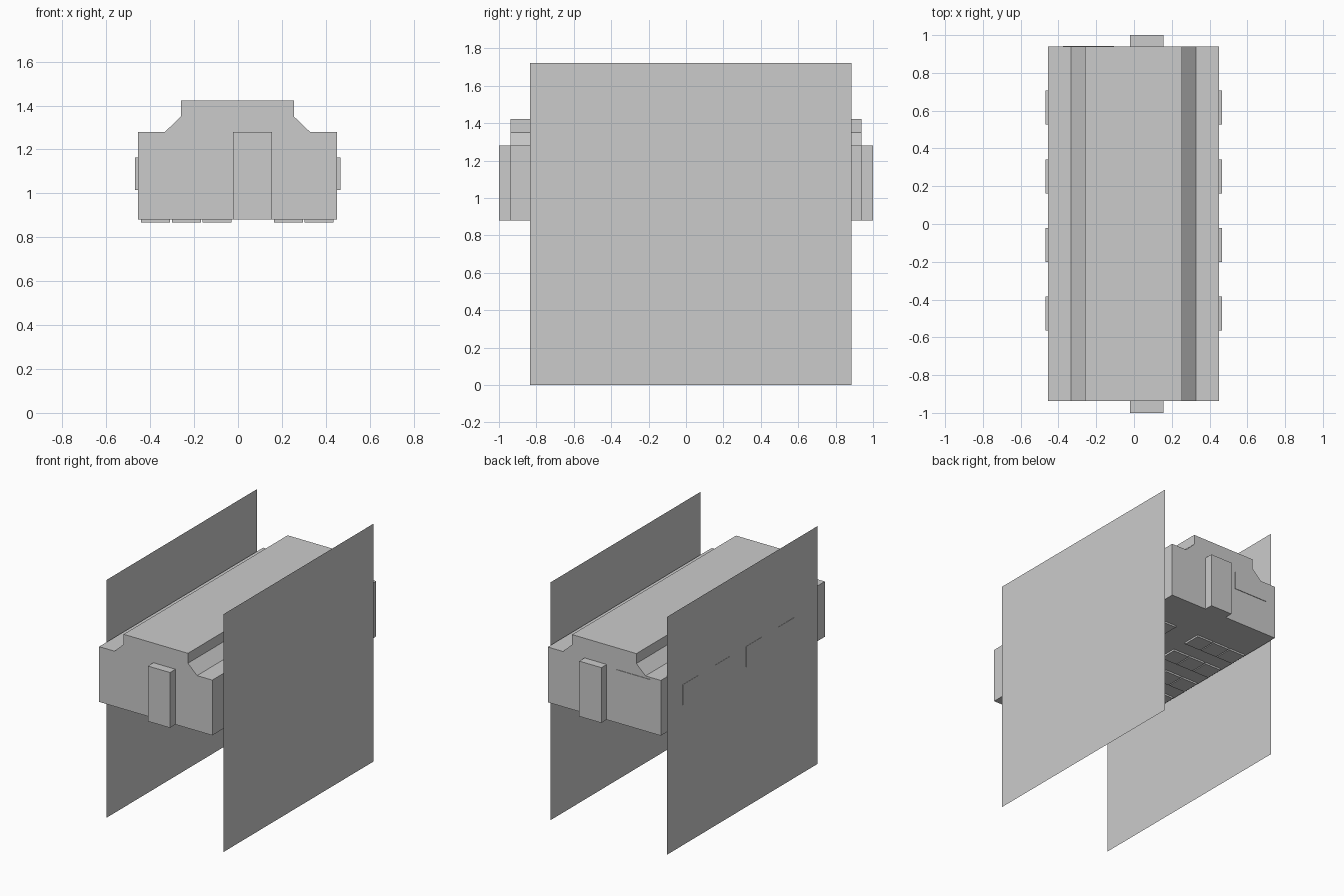
import bpy, bmesh

if "Cube" in bpy.data.objects:
    bpy.data.objects.remove(bpy.data.objects["Cube"])


def make_object(name, bm):
    bmesh.ops.recalc_face_normals(bm, faces=bm.faces)
    mesh = bpy.data.meshes.new(name)
    bm.to_mesh(mesh)
    bm.free()
    obj = bpy.data.objects.new(name, mesh)
    bpy.context.collection.objects.link(obj)
    return obj


def box(name, x, y, z):
    """Box from (min, max) ranges."""
    bm = bmesh.new()
    bmesh.ops.create_cube(bm, size=1)
    for v in bm.verts:
        for i, (lo, hi) in enumerate((x, y, z)):
            v.co[i] = lo if v.co[i] < 0 else hi
    return make_object(name, bm)


Y0, Y1 = -0.937, 0.939
FLOOR, EAVE = 0.88, 1.28

# Car body: roofed cross-section swept along y
profile = [(-0.456, FLOOR), (0.45, FLOOR), (0.45, EAVE), (0.328, EAVE),
           (0.255, 1.35), (0.255, 1.422), (-0.26, 1.422), (-0.26, 1.35),
           (-0.333, EAVE), (-0.456, EAVE)]
bm = bmesh.new()
face = bm.faces.new([bm.verts.new((x, Y0, z)) for x, z in profile])
swept = bmesh.ops.extrude_face_region(bm, geom=[face])["geom"]
for v in swept:
    if isinstance(v, bmesh.types.BMVert):
        v.co.y = Y1
make_object("car_body", bm)

# End doors
box("front_door", (-0.022, 0.155), (-1.0, Y0), (FLOOR, EAVE))
box("back_door", (-0.022, 0.155), (Y1, 1.0), (FLOOR, EAVE))

# Thin panel on the back wall
box("back_panel", (-0.375, -0.105), (Y1, Y1 + 0.004), (1.135, 1.265))

# Side windows
for i in range(4):
    y = -0.475 + i * 0.3637
    span = (y - 0.09, y + 0.09)
    box(f"left_window_{i}", (-0.469, -0.456), span, (1.015, 1.163))
    box(f"right_window_{i}", (0.45, 0.466), span, (1.015, 1.163))

# Large flat sheets on both sides
for name, x in (("left_sheet", -0.467), ("right_sheet", 0.467)):
    bm = bmesh.new()
    corners = [(-0.835, 0), (0.885, 0), (0.885, 1.722), (-0.835, 1.722)]
    bm.faces.new([bm.verts.new((x, y, z)) for y, z in corners])
    make_object(name, bm)

# Rows of seat pads under the floor
for row in range(6):
    y = -0.68 + row * 0.25
    for col, x in enumerate((-0.375, -0.235, -0.095, 0.23, 0.37)):
        box(f"seat_pad_{row}_{col}", (x - 0.066, x + 0.066),
            (y - 0.066, y + 0.066), (0.867, FLOOR))
